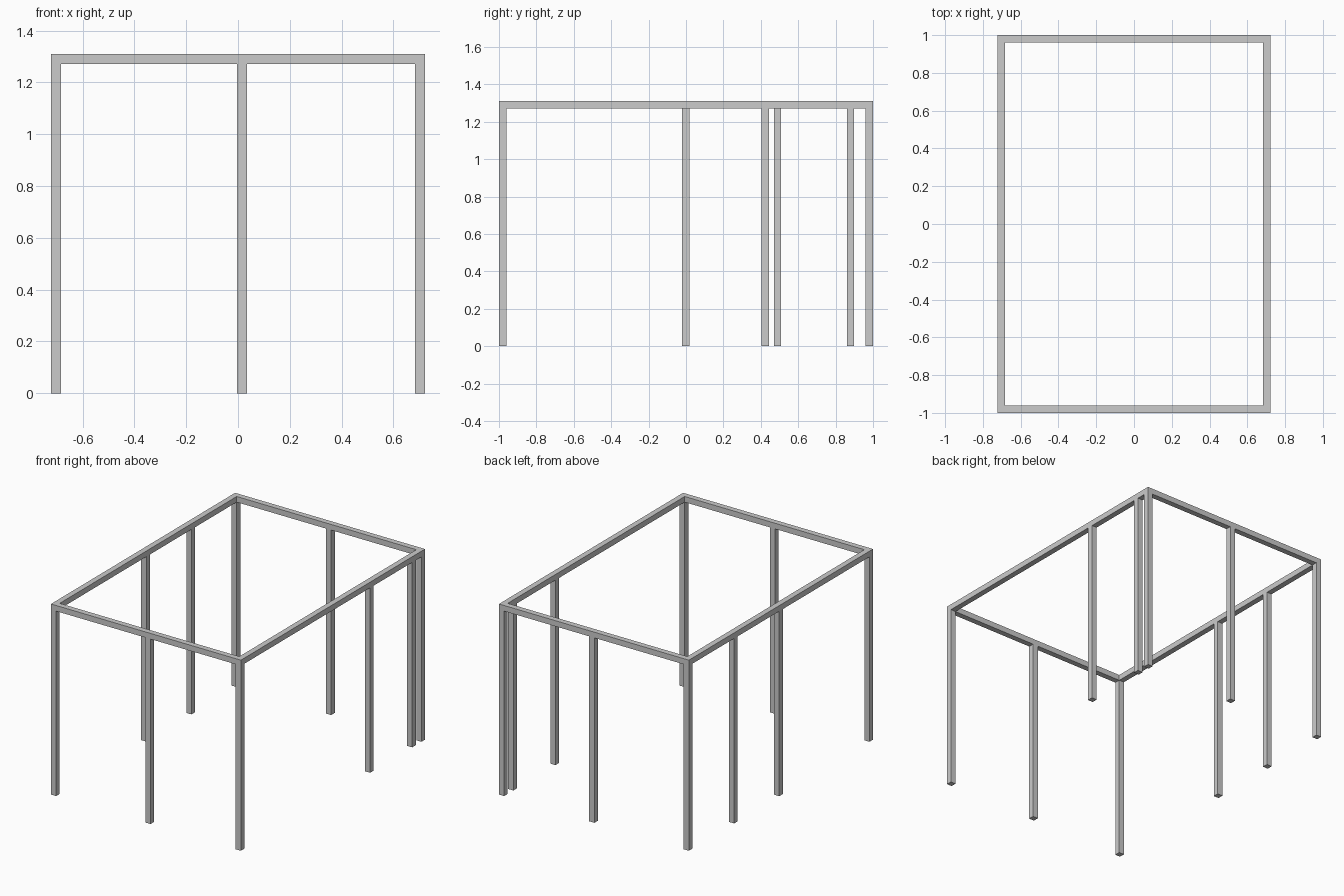
import bpy
import bmesh

cube = bpy.data.objects.get("Cube")
if cube:
    bpy.data.objects.remove(cube, do_unlink=True)

HALF_X, HALF_Y, TOP = 0.722, 1.0, 1.31
T = 0.039                       # timber thickness
UNDER = TOP - T                 # underside of the top frame
EDGE_X, EDGE_Y = HALF_X - T / 2, HALF_Y - T / 2

grey = bpy.data.materials.new("plain grey")
grey.use_nodes = True
colour = (0.6, 0.6, 0.6, 1)
grey.diffuse_color = colour
grey.node_tree.nodes["Principled BSDF"].inputs["Base Color"].default_value = colour


def add_object(name, bm):
    bmesh.ops.recalc_face_normals(bm, faces=bm.faces)
    mesh = bpy.data.meshes.new(name)
    bm.to_mesh(mesh)
    bm.free()
    mesh.materials.append(grey)
    obj = bpy.data.objects.new(name, mesh)
    bpy.context.collection.objects.link(obj)


def add_post(name, x, y):
    bm = bmesh.new()
    bmesh.ops.create_cube(bm, size=1)
    bmesh.ops.scale(bm, vec=(T, T, UNDER), verts=bm.verts)
    bmesh.ops.translate(bm, vec=(x, y, UNDER / 2), verts=bm.verts)
    add_object(name, bm)


def add_frame(name):
    # Two rectangular loops at two heights, bridged into a mitred ring
    bm = bmesh.new()
    loops = [[bm.verts.new((sx * (HALF_X - inset), sy * (HALF_Y - inset), z))
              for sx, sy in ((-1, -1), (1, -1), (1, 1), (-1, 1))]
             for inset, z in ((0, UNDER), (0, TOP), (T, TOP), (T, UNDER))]
    for k in range(4):
        a, b = loops[k], loops[(k + 1) % 4]
        for i in range(4):
            j = (i + 1) % 4
            bm.faces.new((a[i], a[j], b[j], b[i]))
    add_object(name, bm)


add_frame("top_frame")

# Corner posts and the middle posts of the short sides
for end, sy in (("front", -1), ("back", 1)):
    for side, sx in (("left", 1), ("right", -1)):
        add_post(f"{end}_{side}_corner_post", sx * EDGE_X, sy * EDGE_Y)
    add_post(f"{end}_middle_post", 0.016, sy * EDGE_Y)

# Intermediate posts along the long sides
for side, x, positions in (("left", EDGE_X, (0.423, 0.88)),
                           ("right", -EDGE_X, (-0.001, 0.489))):
    for i, y in enumerate(positions, 1):
        add_post(f"{side}_side_post_{i}", x, y)
